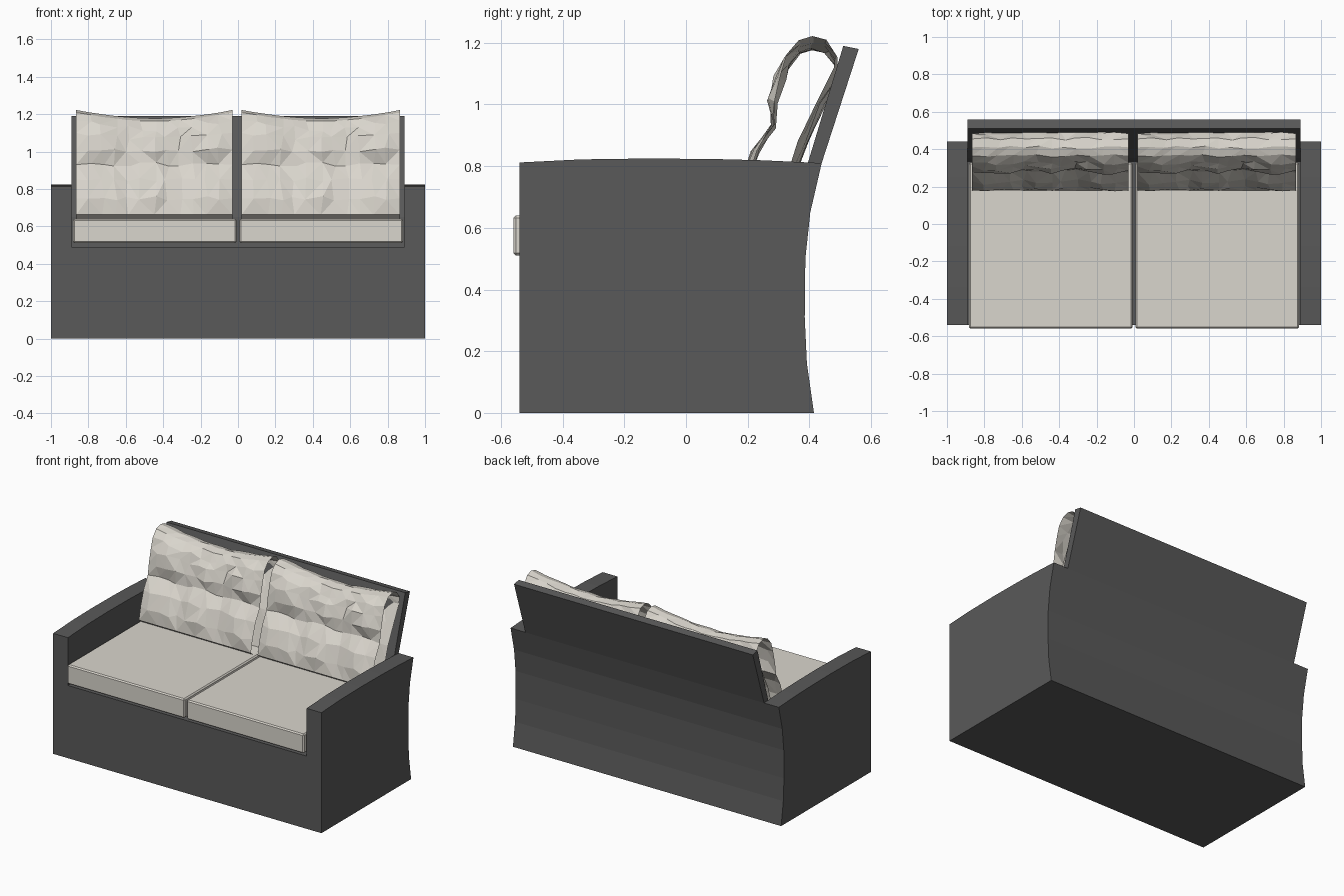
import bpy, bmesh, math, random
from mathutils import Vector

if "Cube" in bpy.data.objects:
    bpy.data.objects.remove(bpy.data.objects["Cube"])


def material(name, rgb):
    m = bpy.data.materials.new(name)
    m.diffuse_color = (*rgb, 1)
    m.use_nodes = True
    m.node_tree.nodes["Principled BSDF"].inputs["Base Color"].default_value = m.diffuse_color
    return m


CHARCOAL = material("charcoal_fabric", (0.1, 0.1, 0.1))
CREAM = material("cream_fabric", (0.70, 0.67, 0.61))


def finish(name, bm, mat):
    bmesh.ops.recalc_face_normals(bm, faces=bm.faces)
    me = bpy.data.meshes.new(name)
    bm.to_mesh(me)
    bm.free()
    me.materials.append(mat)
    ob = bpy.data.objects.new(name, me)
    bpy.context.collection.objects.link(ob)
    return ob


def extrude_profile(name, profile, x0, x1, mat):
    bm = bmesh.new()
    face = bm.faces.new([bm.verts.new((x0, y, z)) for y, z in profile])
    ext = bmesh.ops.extrude_face_region(bm, geom=[face])
    verts = [v for v in ext["geom"] if isinstance(v, bmesh.types.BMVert)]
    bmesh.ops.translate(bm, verts=verts, vec=(x1 - x0, 0, 0))
    return finish(name, bm, mat)


# Concave rear curve shared by the arms and the body (top to bottom)
REAR = [(0.44, 0.81), (0.403, 0.65), (0.387, 0.50), (0.385, 0.31), (0.392, 0.16), (0.415, 0)]

# Body: seat base and leaning back panel in one profile
extrude_profile("base_and_back", [(-0.54, 0), (-0.54, 0.49), (0.335, 0.49), (0.352, 0.65),
                (0.395, 0.81), (0.51, 1.19), (0.56, 1.18)] + REAR, -0.89, 0.89, CHARCOAL)

# Arms with gently crowned tops
ARM = [(-0.54, 0), (-0.54, 0.812), (-0.34, 0.822), (-0.12, 0.825), (0.1, 0.823), (0.25, 0.819)] + REAR
for side, x0 in (("left", -1.0), ("right", 0.89)):
    extrude_profile(side + "_arm", ARM, x0, x0 + 0.11, CHARCOAL)


# Seat cushions: thin boxes with softened edges
def seat_cushion(name, x0, x1):
    bm = bmesh.new()
    bmesh.ops.create_cube(bm, size=1)
    bmesh.ops.scale(bm, vec=(x1 - x0, 0.89, 0.13), verts=bm.verts)
    bmesh.ops.translate(bm, vec=((x0 + x1) / 2, -0.115, 0.575), verts=bm.verts)
    bmesh.ops.bevel(bm, geom=bm.edges[:], offset=0.008, segments=1, affect='EDGES')
    finish(name, bm, CREAM)


# Back cushions: tufted sleeves, open at the two ends
SLEEVE = [(0.21, 0.64), (0.18, 0.662), (0.198, 0.75), (0.23, 0.85), (0.275, 0.93), (0.287, 1.01),
          (0.308, 1.1), (0.328, 1.165), (0.365, 1.208), (0.41, 1.222), (0.455, 1.21),
          (0.484, 1.165), (0.48, 1.12), (0.42, 1.0), (0.362, 0.88), (0.337, 0.80), (0.30, 0.65)]
COLS = 12


def back_cushion(name, x0, x1):
    rng = random.Random(4)
    bm = bmesh.new()
    rings = []
    for c in range(COLS + 1):
        t = c / COLS
        arch = math.sin(math.pi * t)
        puff = abs(math.sin(3 * math.pi * t))
        inner = 0 < c < COLS
        ring = []
        for i, (y, z) in enumerate(SLEEVE):
            x = x0 + (x1 - x0) * t
            if 1 < i < 8:                        # tufted front, 3 x 2 pillows
                row = abs(math.sin(math.pi * (z - 0.66) / 0.27))
                y += 0.012 * arch - 0.03 * puff * row
            elif 11 < i < 16:                    # back bulges towards the panel
                y += 0.03 * arch
            if z > 1:                            # sagging top edge
                z -= 0.045 * arch * min(1, (z - 1) / 0.15)
            if inner and 1 < i < 15:
                x += rng.uniform(-0.014, 0.014)
                y += rng.uniform(-0.008, 0.008)
                if i < 8:
                    z += rng.uniform(-0.012, 0.012)
            ring.append(bm.verts.new((x, y, z)))
        rings.append(ring)
    n = len(SLEEVE)
    for a, b in zip(rings, rings[1:]):
        for i in range(n):
            j = (i + 1) % n
            bm.faces.new((a[i], a[j], b[j], b[i]))
    bmesh.ops.triangulate(bm, faces=bm.faces[:])
    finish(name, bm, CREAM)


for side, sx, bx in (("left", (-0.882, -0.008), (-0.865, -0.03)),
                     ("right", (0.008, 0.882), (0.02, 0.865))):
    seat_cushion(side + "_seat_cushion", *sx)
    back_cushion(side + "_back_cushion", *bx)
